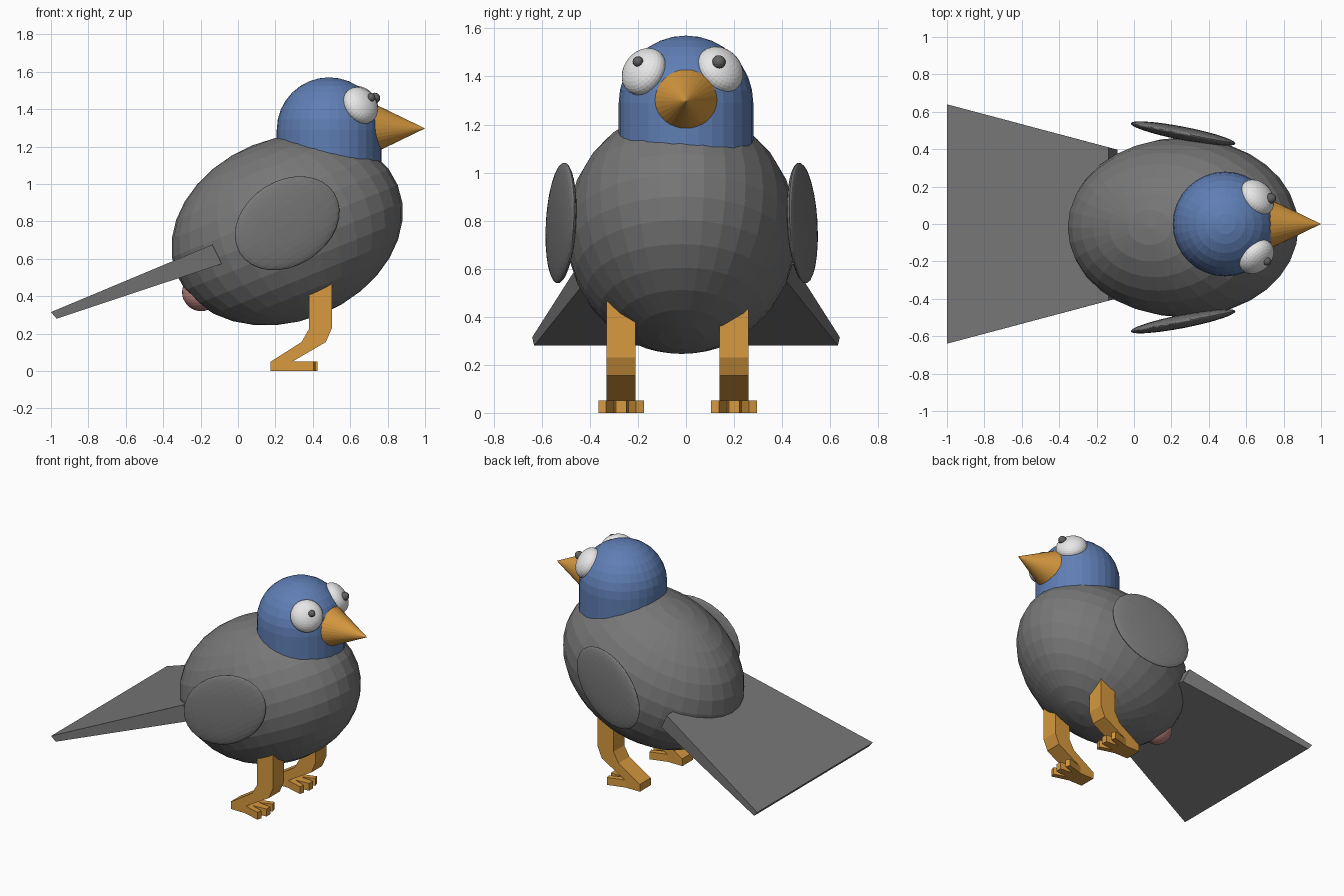
import bpy, bmesh, math
from mathutils import Matrix, Vector

if "Cube" in bpy.data.objects:
    bpy.data.objects.remove(bpy.data.objects["Cube"])


def mat(name, r, g, b):
    m = bpy.data.materials.new(name)
    m.diffuse_color = (r, g, b, 1)
    m.use_nodes = True
    m.node_tree.nodes["Principled BSDF"].inputs["Base Color"].default_value = m.diffuse_color
    return m


GREY = mat("feather grey", 0.185, 0.185, 0.185)
DARK = mat("pupil grey", 0.12, 0.12, 0.12)
BLUE = mat("head blue", 0.115, 0.21, 0.46)
ORANGE = mat("orange", 0.68, 0.32, 0.05)
WHITE = mat("eye white", 0.8, 0.8, 0.8)
PINK = mat("pink", 0.5, 0.24, 0.22)


def finish(name, bm, material, matrix=None):
    bmesh.ops.recalc_face_normals(bm, faces=bm.faces)
    me = bpy.data.meshes.new(name)
    bm.to_mesh(me)
    bm.free()
    me.materials.append(material)
    ob = bpy.data.objects.new(name, me)
    bpy.context.collection.objects.link(ob)
    if matrix is not None:
        ob.matrix_world = matrix
    return ob


def ellipsoid(name, centre, radii, material, rot=None, seg=32, rings=16):
    bm = bmesh.new()
    bmesh.ops.create_uvsphere(bm, u_segments=seg, v_segments=rings, radius=1)
    bmesh.ops.scale(bm, vec=radii, verts=bm.verts)
    return finish(name, bm, material, Matrix.Translation(centre) @ (rot or Matrix()))


def prism(name, points, to3d, depth, material):
    """Extrude a flat outline along the vector depth."""
    bm = bmesh.new()
    face = bm.faces.new([bm.verts.new(to3d(*p)) for p in points])
    ext = bmesh.ops.extrude_face_region(bm, geom=[face])
    new = [v for v in ext["geom"] if isinstance(v, bmesh.types.BMVert)]
    bmesh.ops.translate(bm, vec=depth, verts=new)
    return finish(name, bm, material)


def rot(deg, axis):
    return Matrix.Rotation(math.radians(deg), 4, axis)


# Body, tilted up toward the head
MID = -0.018
ellipsoid("body", (0.2625, MID, 0.755), (0.638, 0.48, 0.488), GREY, rot(-22, 'Y'))

# Head: half sphere with its rim extruded down into the body
bm = bmesh.new()
bmesh.ops.create_uvsphere(bm, u_segments=32, v_segments=16, radius=0.28)
bmesh.ops.delete(bm, geom=[v for v in bm.verts if v.co.z < -0.001], context='VERTS')
rim = [e for e in bm.edges if e.is_boundary]
ext = bmesh.ops.extrude_edge_only(bm, edges=rim)["geom"]
low = [v for v in ext if isinstance(v, bmesh.types.BMVert)]
bmesh.ops.translate(bm, vec=(0, 0, -0.29), verts=low)
bmesh.ops.holes_fill(bm, edges=[e for e in bm.edges if e.is_boundary])
finish("head", bm, BLUE, Matrix.Translation((0.487, 0, 1.29)))

# Beak
bm = bmesh.new()
bmesh.ops.create_cone(bm, cap_ends=True, segments=32, radius1=0.145, radius2=0, depth=0.3)
finish("beak", bm, ORANGE, Matrix.Translation((0.85, 0, 1.297)) @ rot(90, 'Y'))

# Eyes: flattened balls facing away from the head centre, with pupils
eyes = [("right", (0.655, -0.175, 1.42), (0.712, -0.2, 1.462), 0.022),
        ("left", (0.658, 0.142, 1.428), (0.732, 0.137, 1.46), 0.028)]
for side, centre, pupil, r in eyes:
    out = Vector(centre) - Vector((0.487, 0, 1.29))
    turn = out.to_track_quat('Z', 'Y').to_matrix().to_4x4()
    ellipsoid(side + "_eye", centre, (0.105, 0.105, 0.07), WHITE, turn)
    ellipsoid(side + "_pupil", pupil, (r, r, r), DARK, seg=16, rings=10)

# Wings: flat ellipsoids, tilted and toed in at the front
for side, s in (("right", -1), ("left", 1)):
    ellipsoid(side + "_wing", (0.2625, MID + s * 0.502, 0.79), (0.304, 0.036, 0.228),
              GREY, rot(-11 * s, 'Z') @ rot(-31.6, 'Y'))

# Tail: tapered, spreading slab
bm = bmesh.new()
for x, y, z in [(-1, 0.64, 0.315), (-0.97, 0.632, 0.28),
                (-0.137, 0.41, 0.676), (-0.087, 0.397, 0.573)]:
    for s in (-1, 1):
        bm.verts.new((x, s * y, z))
bmesh.ops.convex_hull(bm, input=bm.verts)
bmesh.ops.dissolve_limit(bm, angle_limit=0.03, verts=bm.verts, edges=bm.edges)
finish("tail", bm, GREY)

# Rump ball under the tail
ellipsoid("rump", (-0.197, 0, 0.422), (0.102, 0.102, 0.102), PINK)

# Legs and three-toed feet
leg = [(0.38, 0.5), (0.38, 0.225), (0.34, 0.155), (0.175, 0.05),
       (0.29, 0.05), (0.47, 0.155), (0.502, 0.23), (0.502, 0.5)]
half = [(0.175, 0.06), (0.285, 0.06), (0.405, 0.095), (0.415, 0.062), (0.325, 0.03),
        (0.425, 0.022)]
foot = half + [(x, -y) for x, y in reversed(half)]
for side, cy in (("right", -0.27), ("left", 0.2)):
    prism(side + "_leg", leg, lambda x, z: (x, cy - 0.06, z), (0, 0.12, 0), ORANGE)
    prism(side + "_foot", foot, lambda x, y: (x, cy + y, 0), (0, 0, 0.052), ORANGE)
